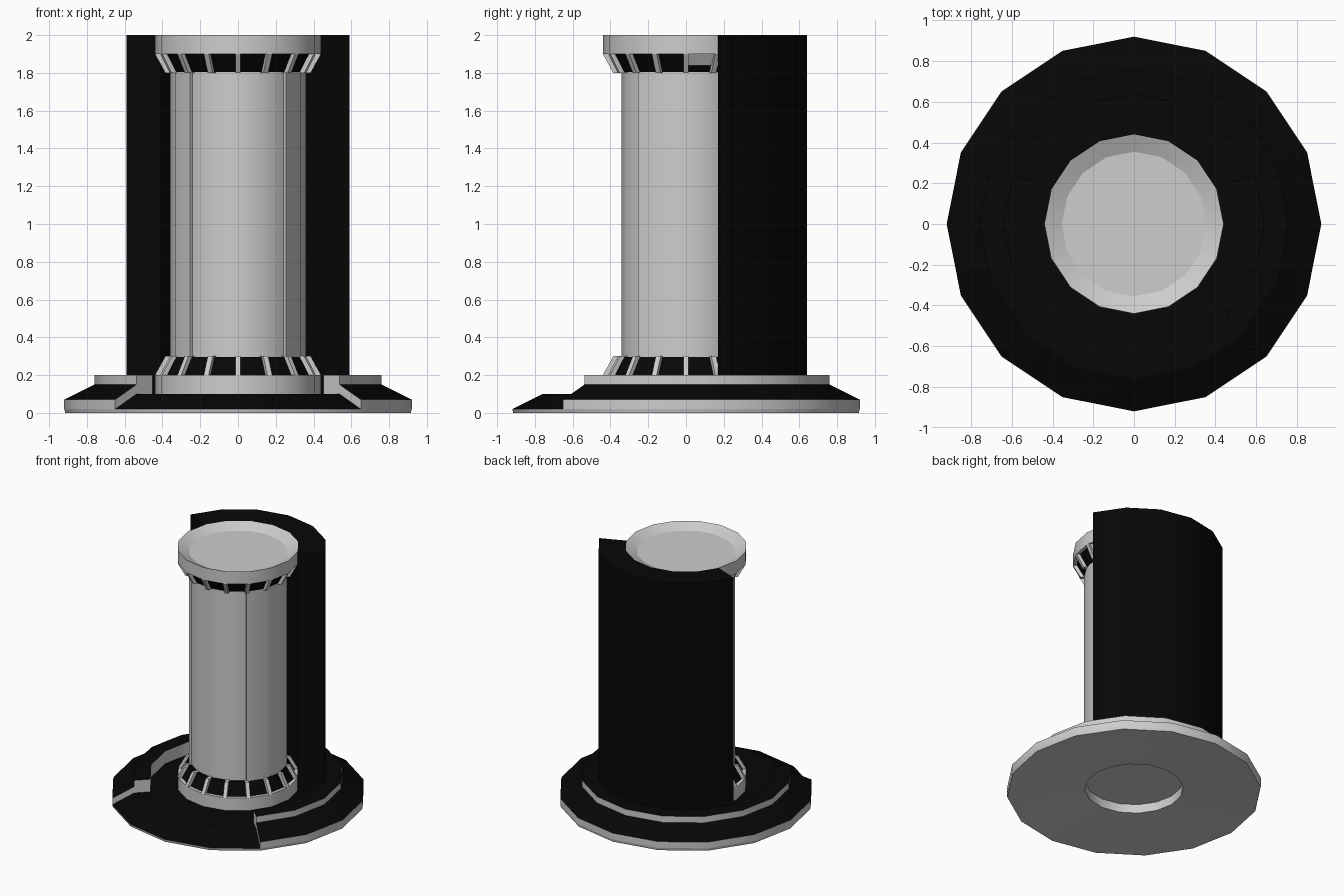
import bpy
import bmesh
import math

cube = bpy.data.objects.get("Cube")
if cube:
    bpy.data.objects.remove(cube, do_unlink=True)

SIDES = 16
STEP = 2 * math.pi / SIDES


def make_material(name, rgb, roughness=0.6):
    mat = bpy.data.materials.new(name)
    mat.use_nodes = True
    colour = (*rgb, 1.0)
    mat.diffuse_color = colour
    bsdf = mat.node_tree.nodes["Principled BSDF"]
    bsdf.inputs["Base Color"].default_value = colour
    bsdf.inputs["Roughness"].default_value = roughness
    return mat


GREY, BLACK = 0, 1
materials = [make_material("light grey", (0.61, 0.61, 0.61)),
             make_material("black", (0.002, 0.002, 0.002))]
parts = []


def finish(name, bm):
    bmesh.ops.recalc_face_normals(bm, faces=bm.faces[:])
    mesh = bpy.data.meshes.new(name)
    bm.to_mesh(mesh)
    bm.free()
    for mat in materials:
        mesh.materials.append(mat)
    obj = bpy.data.objects.new(name, mesh)
    bpy.context.collection.objects.link(obj)
    parts.append(obj)
    return obj


def sweep(name, profile, first=0, last=SIDES, cap=None):
    """Turn a closed profile of (radius, height, colour of next segment)."""
    bm = bmesh.new()
    full = last - first == SIDES
    axis = {}

    def ring(step):
        verts = []
        for i, (r, z, _) in enumerate(profile):
            if r == 0:
                if i not in axis:
                    axis[i] = bm.verts.new((0, 0, z))
                verts.append(axis[i])
            else:
                a = step * STEP
                verts.append(bm.verts.new((r * math.cos(a), r * math.sin(a), z)))
        return verts

    rings = [ring(s) for s in range(first, last if full else last + 1)]
    if full:
        rings.append(rings[0])
    for a, b in zip(rings, rings[1:]):
        for i in range(len(profile)):
            j = (i + 1) % len(profile)
            corners = list(dict.fromkeys((a[i], b[i], b[j], a[j])))
            if len(corners) > 2:
                bm.faces.new(corners).material_index = profile[i][2]
    if cap is not None:
        for end in (rings[0], rings[-1]):
            bm.faces.new(end).material_index = cap
    return finish(name, bm)


def ribs(name, quad, width):
    """One slanted bar at every corner of the ring."""
    bm = bmesh.new()
    for s in range(SIDES):
        c, d = math.cos(s * STEP), math.sin(s * STEP)
        left, right = [[bm.verts.new((r * c - t * d, r * d + t * c, z))
                        for r, z in quad] for t in (-width / 2, width / 2)]
        bm.faces.new(left)
        bm.faces.new(right)
        for i in range(4):
            j = (i + 1) % 4
            bm.faces.new((left[i], left[j], right[j], right[i]))
    return finish(name, bm)


# Low base disc with a slightly hollow underside and a round socket
sweep("base_disc",
      [(0.355, 0.03, GREY), (0.915, 0, GREY), (0.92, 0.02, BLACK), (0.76, 0.1, BLACK),
       (0.355, 0.1, GREY)])

# Raised ring on the base, open at the front
sweep("raised_ring",
      [(0.64, 0.1, GREY), (0.76, 0.1, GREY), (0.92, 0.02, GREY), (0.92, 0.07, BLACK),
       (0.76, 0.15, GREY), (0.76, 0.2, BLACK), (0.64, 0.2, GREY)],
      -2, 10, GREY)

# Column core and the raised casing that leaves a recessed front panel
sweep("column_core",
      [(0, 0.1, GREY), (0.355, 0.1, GREY), (0.355, 0.19, GREY), (0.342, 0.19, GREY),
       (0.342, 1.9, GREY), (0, 1.9, GREY)])
sweep("column_casing",
      [(0.32, 0.2, GREY), (0.36, 0.2, GREY), (0.36, 1.9, GREY), (0.32, 1.9, GREY)],
      -2, 10, GREY)

# Lower collar and dished top cap
sweep("lower_collar",
      [(0.35, 0.1, GREY), (0.44, 0.1, GREY), (0.44, 0.2, GREY), (0.35, 0.2, GREY)])
sweep("top_cap",
      [(0, 1.9, GREY), (0.44, 1.9, GREY), (0.44, 2, GREY), (0.355, 1.96, GREY),
       (0, 1.96, GREY)])

# Slanted window bands with ribs, mirrored between bottom and top
for label, height in (("lower", lambda z: z), ("upper", lambda z: 2.1 - z)):
    band = [(0.34, 0.2), (0.415, 0.2), (0.362, 0.295), (0.34, 0.295)]
    sweep(label + "_window_band", [(r, height(z), BLACK) for r, z in band])
    bar = [(0.39, 0.2), (0.44, 0.2), (0.385, 0.3), (0.34, 0.3)]
    ribs(label + "_window_ribs", [(r, height(z)) for r, z in bar], 0.028)

# Filled panes beside the rear shell
for side, first in (("left", 0), ("right", 7)):
    sweep(side + "_filled_pane",
          [(0.425, 1.9, GREY), (0.391, 1.84, GREY), (0.382, 1.84, GREY),
           (0.416, 1.9, GREY)], first, first + 1, GREY)

# Rear shell standing inside the raised ring
sweep("rear_shell",
      [(0.44, 0.1, BLACK), (0.64, 0.1, BLACK), (0.64, 2, BLACK), (0.44, 2, BLACK)],
      1, 7, BLACK)

bpy.ops.object.select_all(action="DESELECT")
for obj in parts:
    obj.select_set(True)
bpy.context.view_layer.objects.active = parts[0]
bpy.ops.object.shade_smooth_by_angle(angle=math.radians(25))
